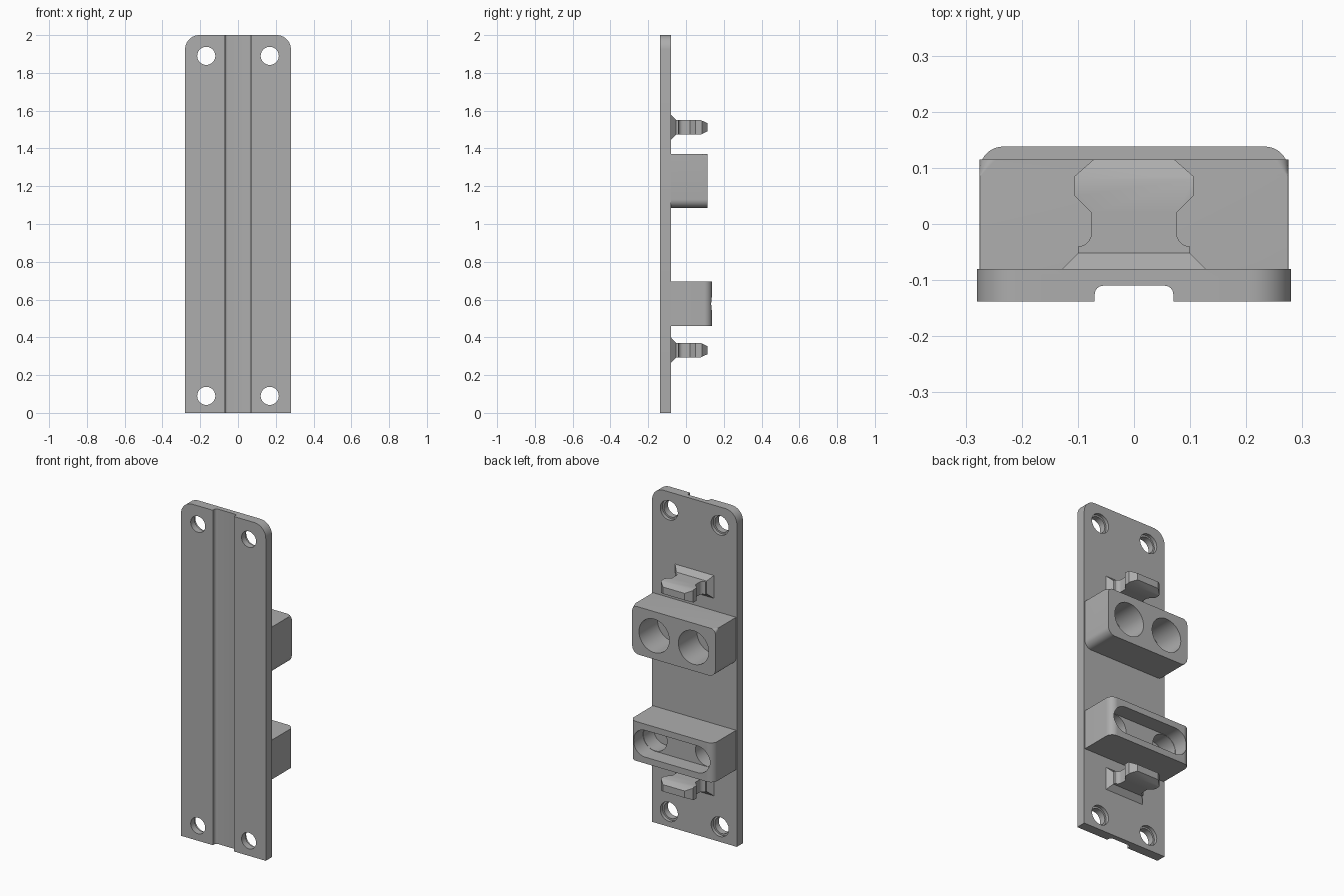
import bpy, bmesh, math
from math import sin, cos, pi

old = bpy.data.objects.get("Cube")
if old:
    bpy.data.objects.remove(old)

grey = bpy.data.materials.new("matte_grey")
grey.use_nodes = True
GREY = (0.42, 0.42, 0.42, 1)
grey.diffuse_color = GREY
grey.node_tree.nodes["Principled BSDF"].inputs["Base Color"].default_value = GREY


def loft(name, rings):
    """Solid skinned through rings that share one vertex count."""
    bm = bmesh.new()
    loops = [[bm.verts.new(p) for p in ring] for ring in rings]
    n = len(loops[0])
    for a, b in zip(loops, loops[1:]):
        for i in range(n):
            bm.faces.new((a[i], a[(i + 1) % n], b[(i + 1) % n], b[i]))
    bm.faces.new(loops[0][::-1])
    bm.faces.new(loops[-1])
    bmesh.ops.recalc_face_normals(bm, faces=bm.faces)
    me = bpy.data.meshes.new(name)
    bm.to_mesh(me)
    bm.free()
    me.materials.append(grey)
    ob = bpy.data.objects.new(name, me)
    bpy.context.collection.objects.link(ob)
    return ob


def rounded(w, z0, z1, r_low, r_top, seg=10):
    """Rounded rectangle outline as (x, z) points."""
    pts = []
    corners = ((1, z0, r_low, -90), (1, z1, r_top, 0),
               (-1, z1, r_top, 90), (-1, z0, r_low, 180))
    for sx, z, r, start in corners:
        cz = z + r if z == z0 else z - r
        for i in range(seg + 1):
            a = math.radians(start + 90 * i / seg)
            pts.append((sx * (w - r) + r * cos(a), cz + r * sin(a)))
    return pts


def at_y(outline, y):
    return [(x, y, z) for x, z in outline]


def at_z(outline, z):
    return [(x, y, z) for x, y in outline]


def disc(x, z, r, seg=40):
    return [(x + r * cos(2 * pi * i / seg), z + r * sin(2 * pi * i / seg)) for i in range(seg)]


def mirrored(half):
    return half + [(-x, y) for x, y in reversed(half)]


def apply_boolean(ob, other, operation):
    mod = ob.modifiers.new("cut", "BOOLEAN")
    mod.operation, mod.solver, mod.object = operation, "EXACT", other
    bpy.ops.object.select_all(action="DESELECT")
    bpy.context.view_layer.objects.active = ob
    ob.select_set(True)
    bpy.ops.object.modifier_apply(modifier=mod.name)
    bpy.data.objects.remove(other)


def cut(ob, rings):
    apply_boolean(ob, loft("cutter", rings), "DIFFERENCE")


def smooth(ob):
    bpy.ops.object.select_all(action="DESELECT")
    bpy.context.view_layer.objects.active = ob
    ob.select_set(True)
    bpy.ops.object.shade_smooth_by_angle(angle=math.radians(30))


FRONT, BACK = -0.138, -0.08

# Back plate with rounded top corners
outline = rounded(0.28, 0, 2, 0.0005, 0.075)
plate = loft("back_plate", [at_y(outline, FRONT), at_y(outline, BACK)])

# Full height groove in the front with softened inner corners
groove = [(0.07, -0.2)] + [(0.055 + 0.015 * cos(a), -0.125 + 0.015 * sin(a))
                           for a in (pi / 2 * i / 6 for i in range(7))]
groove = mirrored(groove)
cut(plate, [at_z(groove, -0.1), at_z(groove, 2.1)])

# Screw holes, wider at the rear
for x in (-0.168, 0.168):
    for z in (0.09, 1.89):
        cut(plate, [at_y(disc(x, z, 0.048), -0.2), at_y(disc(x, z, 0.048), -0.1),
                    at_y(disc(x, z, 0.058), -0.1), at_y(disc(x, z, 0.058), 0)])
smooth(plate)

# Upper block with two round sockets
square_top = rounded(0.275, 1.085, 1.37, 0.045, 0.001)
round_top = rounded(0.275, 1.085, 1.37, 0.045, 0.03)
upper = loft("upper_socket_block", [at_y(square_top, BACK - 0.005), at_y(square_top, 0.085),
                                    at_y(round_top, 0.115)])
for x in (-0.13, 0.13):
    cut(upper, [at_y(disc(x, 1.225, 0.1), -0.06), at_y(disc(x, 1.225, 0.1), 0.2)])
smooth(upper)

# Lower block, rounded at its rear vertical edges
half = [(0.275, BACK - 0.005)] + [(0.233 + 0.042 * cos(a), 0.096 + 0.042 * sin(a))
                                  for a in (pi / 2 * i / 10 for i in range(11))]
foot = mirrored(half)
lower = loft("lower_slot_block", [at_z(foot, 0.46), at_z(foot, 0.695)])

# Long slot with a deeper round well at each end
slot = rounded(0.252, 0.498, 0.658, 0.0799, 0.0799)
cut(lower, [at_y(slot, 0.045), at_y(slot, 0.2)])
for x in (-0.172, 0.172):
    cut(lower, [at_y(disc(x, 0.578, 0.078), -0.05), at_y(disc(x, 0.578, 0.078), 0.1)])
smooth(lower)

# Snap clips: waisted outline, tapered tip and flared foot
neck = [(0.1, -0.055), (0.1, -0.04)]
neck += [(0.1 - 0.024 * sin(a), -0.016 - 0.024 * cos(a)) for a in (pi / 2 * i / 6 for i in range(7))]
clip = mirrored(neck + [(0.076, 0.02), (0.106, 0.05), (0.106, 0.085), (0.072, 0.115)])
for label, z in (("upper", 1.512), ("lower", 0.332)):
    hook = loft(label + "_clip", [at_z(clip, z - 0.038), at_z(clip, z + 0.038)])
    for s in (-1, 1):
        wedge = [(0.075, 0.04), (0.12, 0.018), (0.12, 0.08), (0.075, 0.08)]
        cut(hook, [[(x, y, z + s * h) for y, h in wedge] for x in (-0.2, 0.2)])
    smooth(hook)
    foot_rings = []
    for y, w, h in ((BACK - 0.005, 0.13, 0.07), (BACK, 0.128, 0.068), (-0.052, 0.1, 0.038)):
        foot_rings.append([(-w, y, z - h), (w, y, z - h), (w, y, z + h), (-w, y, z + h)])
    loft(label + "_clip_foot", foot_rings)
